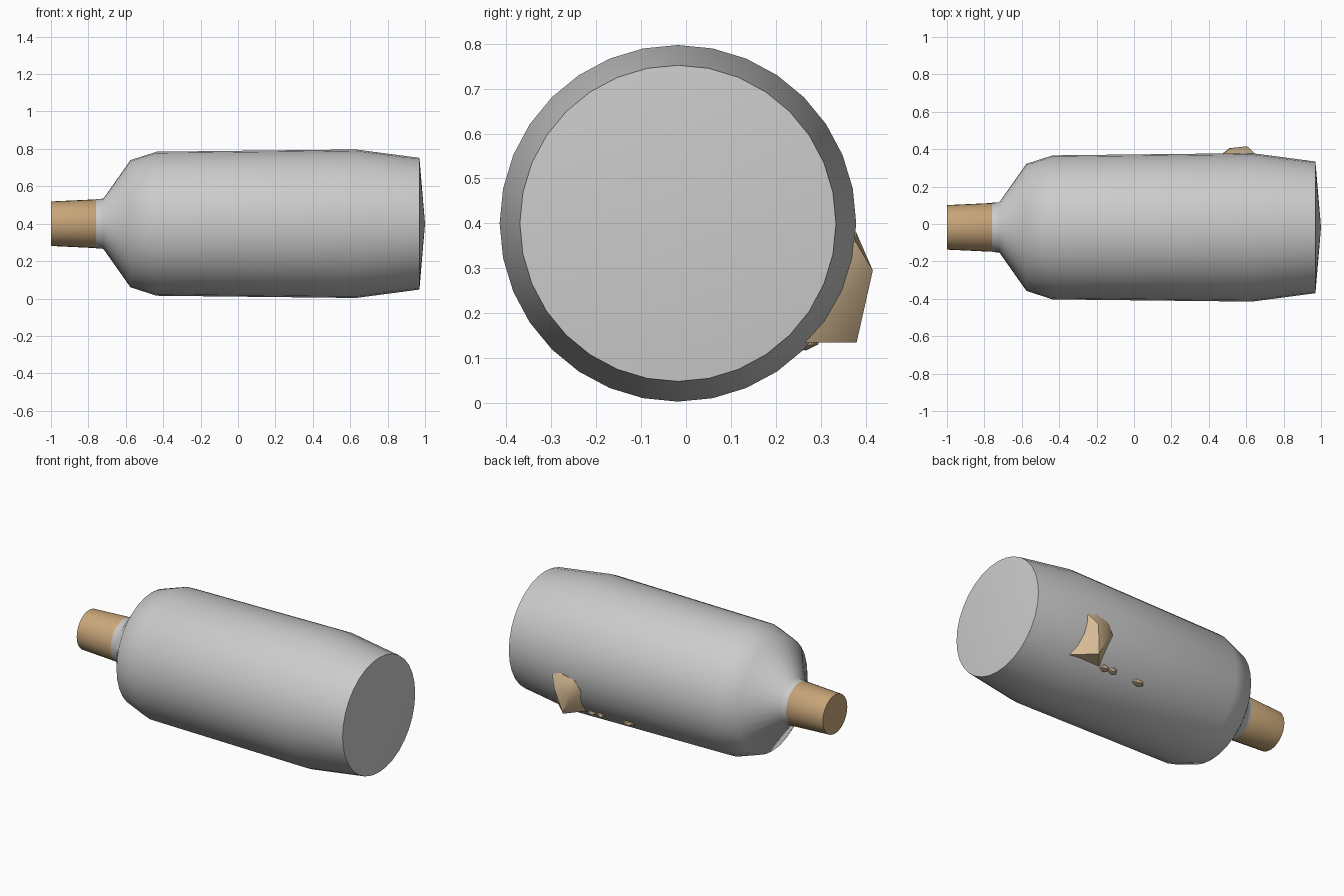
import bpy, bmesh, math
from mathutils import Vector

if "Cube" in bpy.data.objects:
    bpy.data.objects.remove(bpy.data.objects["Cube"])

AXIS_Y, AXIS_Z, SIDES = -0.018, 0.40, 32


def material(name, rgb):
    m = bpy.data.materials.new(name)
    m.diffuse_color = (*rgb, 1)
    m.use_nodes = True
    m.node_tree.nodes["Principled BSDF"].inputs["Base Color"].default_value = m.diffuse_color
    return m


def finish(name, bm, mat=None, angle=60):
    bmesh.ops.recalc_face_normals(bm, faces=bm.faces)
    me = bpy.data.meshes.new(name)
    bm.to_mesh(me)
    bm.free()
    ob = bpy.data.objects.new(name, me)
    bpy.context.collection.objects.link(ob)
    if mat:
        me.materials.append(mat)
    bpy.ops.object.select_all(action='DESELECT')
    ob.select_set(True)
    bpy.context.view_layer.objects.active = ob
    bpy.ops.object.shade_smooth_by_angle(angle=math.radians(angle))
    return ob


def lathe(name, profile, mat=None):
    """Spin (x, radius) points about the bottle's long axis."""
    bm = bmesh.new()
    verts = [bm.verts.new((x, AXIS_Y, AXIS_Z + r)) for x, r in profile]
    edges = [bm.edges.new(pair) for pair in zip(verts, verts[1:])]
    bmesh.ops.spin(bm, geom=verts + edges, cent=(0, AXIS_Y, AXIS_Z), axis=(1, 0, 0),
                   angle=math.tau, steps=SIDES)
    bmesh.ops.remove_doubles(bm, verts=bm.verts, dist=1e-4)
    return finish(name, bm, mat)


cork = material("cork", (0.58, 0.38, 0.19))
stone = material("stone", (0.68, 0.50, 0.30))

# bottle lying on its side, with a slightly domed base
lathe("bottle", [(-0.76, 0.132), (-0.72, 0.134), (-0.575, 0.34), (-0.435, 0.385),
                 (0.63, 0.397), (0.97, 0.352), (1.0, 0)])

# tapered stopper in the neck
lathe("stopper", [(-1.0, 0), (-1.0, 0.119), (-0.755, 0.1305), (-0.74, 0.125), (-0.74, 0)], cork)

# large rock breaking through the back wall
bm = bmesh.new()
for p in [(0.605, 0.416, 0.295), (0.51, 0.405, 0.28), (0.57, 0.38, 0.135),
          (0.69, 0.265, 0.135), (0.48, 0.272, 0.135), (0.59, 0.379, 0.38),
          (0.645, 0.377, 0.36), (0.46, 0.366, 0.30), (0.50, 0.376, 0.36),
          (0.48, 0.25, 0.30), (0.66, 0.25, 0.30)]:
    bm.verts.new(p)
bmesh.ops.convex_hull(bm, input=bm.verts)
finish("rock", bm, stone, 40)

# small pebbles beside it
for i, (x, y, z, sx) in enumerate([(0.445, 0.268, 0.138, 0.036), (0.385, 0.272, 0.14, 0.03),
                                   (0.20, 0.265, 0.138, 0.045)]):
    bm = bmesh.new()
    bmesh.ops.create_icosphere(bm, subdivisions=1, radius=1)
    for v in bm.verts:
        v.co = Vector((x + v.co.x * sx, y + v.co.y * 0.027, z + v.co.z * 0.021))
    finish(f"pebble_{i + 1}", bm, stone, 40)
